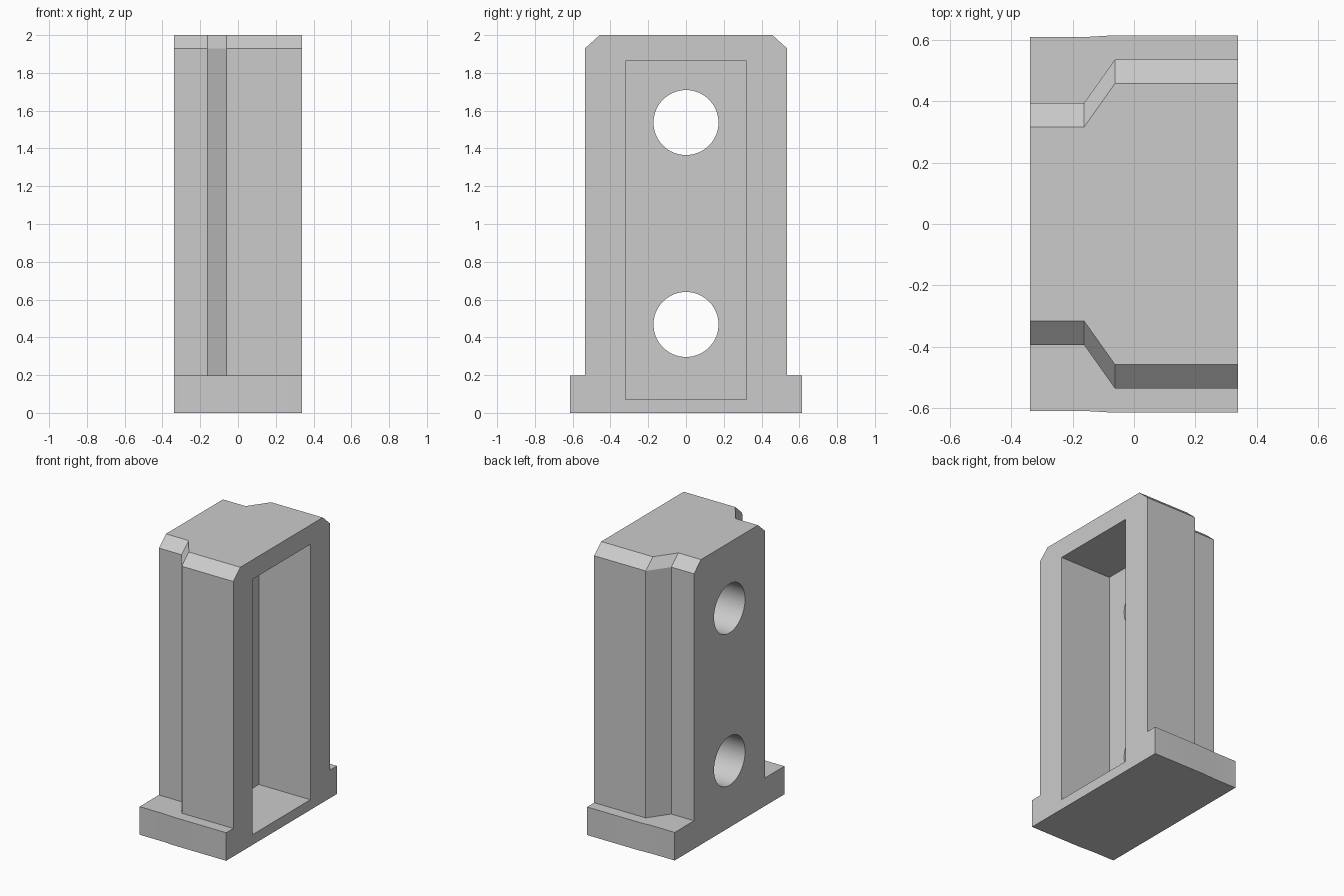
import bpy
import bmesh
import math

cube = bpy.data.objects.get("Cube")
if cube:
    bpy.data.objects.remove(cube, do_unlink=True)

# Single matte grey
grey = bpy.data.materials.new("light_grey")
grey.use_nodes = True
colour = (0.6, 0.6, 0.6, 1)
grey.diffuse_color = colour
grey.node_tree.nodes["Principled BSDF"].inputs["Base Color"].default_value = colour

HALF_X = 0.338
BASE_Z, SHOULDER_Z, TOP_Z = 0.197, 1.93, 2.0
CHAMFER = 0.078
POCKET_FLOOR = -0.062


def section(base, body):
    """Symmetrical cross-section in y and z: foot flange, wall, chamfered top."""
    half = [(base, 0), (base, BASE_Z), (body, BASE_Z),
            (body, SHOULDER_Z), (body - CHAMFER, TOP_Z)]
    return half + [(-y, z) for y, z in reversed(half)]


# Stepped housing, lofted along x from the narrow side to the wide side
stations = [(-HALF_X, 0.608, 0.394), (-0.162, 0.608, 0.394),
            (POCKET_FLOOR, 0.614, 0.535), (HALF_X, 0.614, 0.535)]
bm = bmesh.new()
rings = [[bm.verts.new((x, y, z)) for y, z in section(base, body)]
         for x, base, body in stations]
for a, b in zip(rings, rings[1:]):
    for i in range(len(a)):
        j = (i + 1) % len(a)
        bm.faces.new((a[i], a[j], b[j], b[i]))
bm.faces.new(rings[0])
bm.faces.new(rings[-1])
bmesh.ops.recalc_face_normals(bm, faces=bm.faces)
mesh = bpy.data.meshes.new("housing")
bm.to_mesh(mesh)
bm.free()
mesh.materials.append(grey)
housing = bpy.data.objects.new("housing", mesh)
bpy.context.collection.objects.link(housing)
bpy.context.view_layer.objects.active = housing


def cut(cutter):
    """Subtract the active cutter from the housing and discard it."""
    cutter.hide_render = True
    cutter.data.materials.append(grey)
    mod = housing.modifiers.new("cut", 'BOOLEAN')
    mod.operation = 'DIFFERENCE'
    mod.solver = 'EXACT'
    mod.object = cutter
    bpy.context.view_layer.objects.active = housing
    bpy.ops.object.modifier_apply(modifier=mod.name)
    bpy.data.objects.remove(cutter, do_unlink=True)


# Rectangular pocket open on the wide side
pocket_low, pocket_high, pocket_end = 0.072, 1.864, 0.6
bpy.ops.mesh.primitive_cube_add(
    size=1, location=((POCKET_FLOOR + pocket_end) / 2, 0, (pocket_low + pocket_high) / 2))
pocket = bpy.context.object
pocket.name = "pocket_cutter"
pocket.scale = (pocket_end - POCKET_FLOOR, 0.64, pocket_high - pocket_low)
cut(pocket)

# Two round holes through the narrow side into the pocket
for z in (0.468, 1.537):
    bpy.ops.mesh.primitive_cylinder_add(
        vertices=64, radius=0.172, depth=0.6, location=(-0.25, 0, z),
        rotation=(0, math.pi / 2, 0))
    hole = bpy.context.object
    hole.name = "hole_cutter"
    cut(hole)

# Smooth hole walls, crisp edges elsewhere
bpy.ops.object.select_all(action='DESELECT')
housing.select_set(True)
bpy.context.view_layer.objects.active = housing
bpy.ops.object.shade_smooth_by_angle(angle=math.radians(20))
